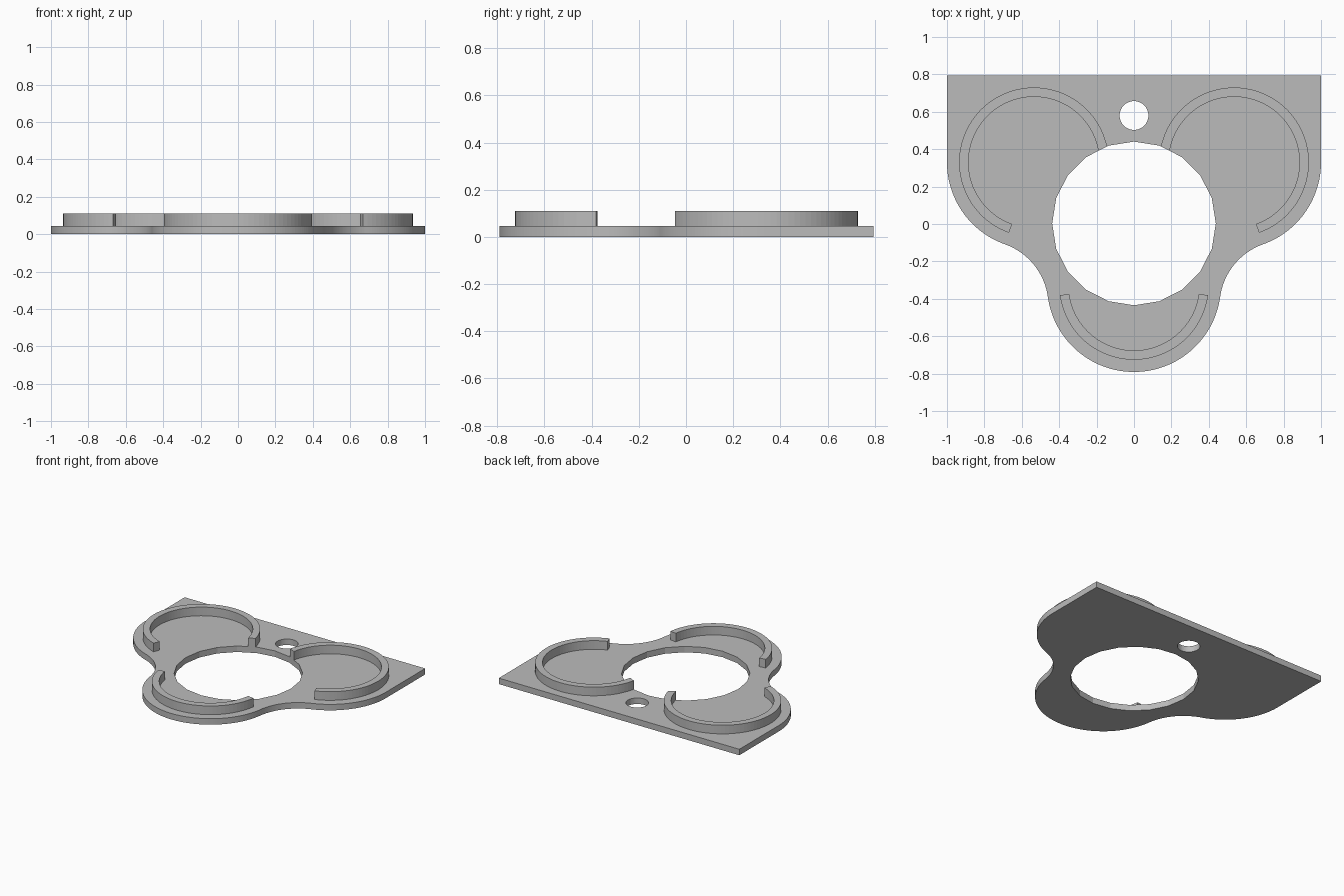
import bpy, bmesh
from math import sin, cos, acos, atan2, radians, degrees, hypot
from mathutils import Vector

if "Cube" in bpy.data.objects:
    bpy.data.objects.remove(bpy.data.objects["Cube"])

PLATE_TOP, RING_TOP = 0.045, 0.11
LOBE_R, RING_OUT, RING_IN, FILLET_R = 0.465, 0.4, 0.35, 0.35
FRONT = Vector((0, -0.326))
SIDE = Vector((0.535, 0.33))
HOLE, HOLE_R, HOLE_SIDES = Vector((0, 0.003)), 0.4375, 20

grey = bpy.data.materials.new("plain grey")
grey.use_nodes = True
colour = (0.5, 0.5, 0.5, 1)
grey.diffuse_color = colour
grey.node_tree.nodes["Principled BSDF"].inputs["Base Color"].default_value = colour


def arc(centre, radius, start, end, steps=40):
    """Points along an arc, angles in degrees."""
    angles = [radians(start + (end - start) * i / steps) for i in range(steps + 1)]
    return [centre + radius * Vector((cos(a), sin(a))) for a in angles]


def bearing(a, b):
    return degrees(atan2(b.y - a.y, b.x - a.x))


def slab(name, loops, bottom, top):
    """Fill the first loop, leaving the others as holes, and extrude it."""
    bm = bmesh.new()
    edges = []
    for loop in loops:
        verts = [bm.verts.new((p.x, p.y, bottom)) for p in loop]
        edges += [bm.edges.new((v, verts[i - 1])) for i, v in enumerate(verts)]
    bmesh.ops.triangle_fill(bm, use_beauty=True, edges=edges)
    result = bmesh.ops.extrude_face_region(bm, geom=bm.faces[:])
    raised = [g for g in result["geom"] if isinstance(g, bmesh.types.BMVert)]
    bmesh.ops.translate(bm, verts=raised, vec=(0, 0, top - bottom))
    bmesh.ops.recalc_face_normals(bm, faces=bm.faces[:])
    mesh = bpy.data.meshes.new(name)
    bm.to_mesh(mesh)
    bm.free()
    mesh.materials.append(grey)
    obj = bpy.data.objects.new(name, mesh)
    bpy.context.collection.objects.link(obj)
    return obj


# Fillet circle that touches the front lobe and the side lobe
middle, span = (FRONT + SIDE) / 2, SIDE - FRONT
reach = LOBE_R + FILLET_R
outward = Vector((span.y, -span.x)).normalized()
fillet = middle + outward * (reach ** 2 - (span.length / 2) ** 2) ** 0.5
front_end = bearing(FRONT, fillet)
side_end = bearing(SIDE, fillet)

# Base plate: right half of the outline, mirrored to the left
half = arc(FRONT, LOBE_R, -90, front_end)
half += arc(fillet, FILLET_R, front_end + 180, side_end + 180)[1:-1]
half += arc(SIDE, LOBE_R, side_end, 0)
half.append(Vector((1, 0.795)))
outline = half + [Vector((-p.x, p.y)) for p in reversed(half[1:])]
centre_hole = arc(HOLE, HOLE_R, 90, 450, HOLE_SIDES)[:-1]
small_hole = arc(Vector((0, 0.58)), 0.077, 0, 360, 48)[:-1]
slab("base_plate", [outline, centre_hole, small_hole], 0, PLATE_TOP)

# Front retaining ring
ring = arc(FRONT, RING_OUT, -180 - front_end, front_end)
ring += arc(FRONT, RING_IN, front_end, -180 - front_end)
slab("front_ring", [ring], PLATE_TOP, RING_TOP)

# Side retaining rings, one end trimmed flush with a flat of the centre hole
flat_angle = 90 - 1.5 * 360 / HOLE_SIDES
normal = Vector((cos(radians(flat_angle)), sin(radians(flat_angle))))
gap = HOLE_R * cos(radians(180 / HOLE_SIDES)) - (SIDE - HOLE).dot(normal)


def trim(radius):
    return flat_angle + degrees(acos(gap / radius))


for name, sign in (("left_ring", 1), ("right_ring", -1)):
    ring = arc(SIDE, RING_OUT, side_end, trim(RING_OUT), 64)
    ring += arc(SIDE, RING_IN, trim(RING_IN), side_end, 64)
    slab(name, [[Vector((sign * p.x, p.y)) for p in ring]], PLATE_TOP, RING_TOP)
